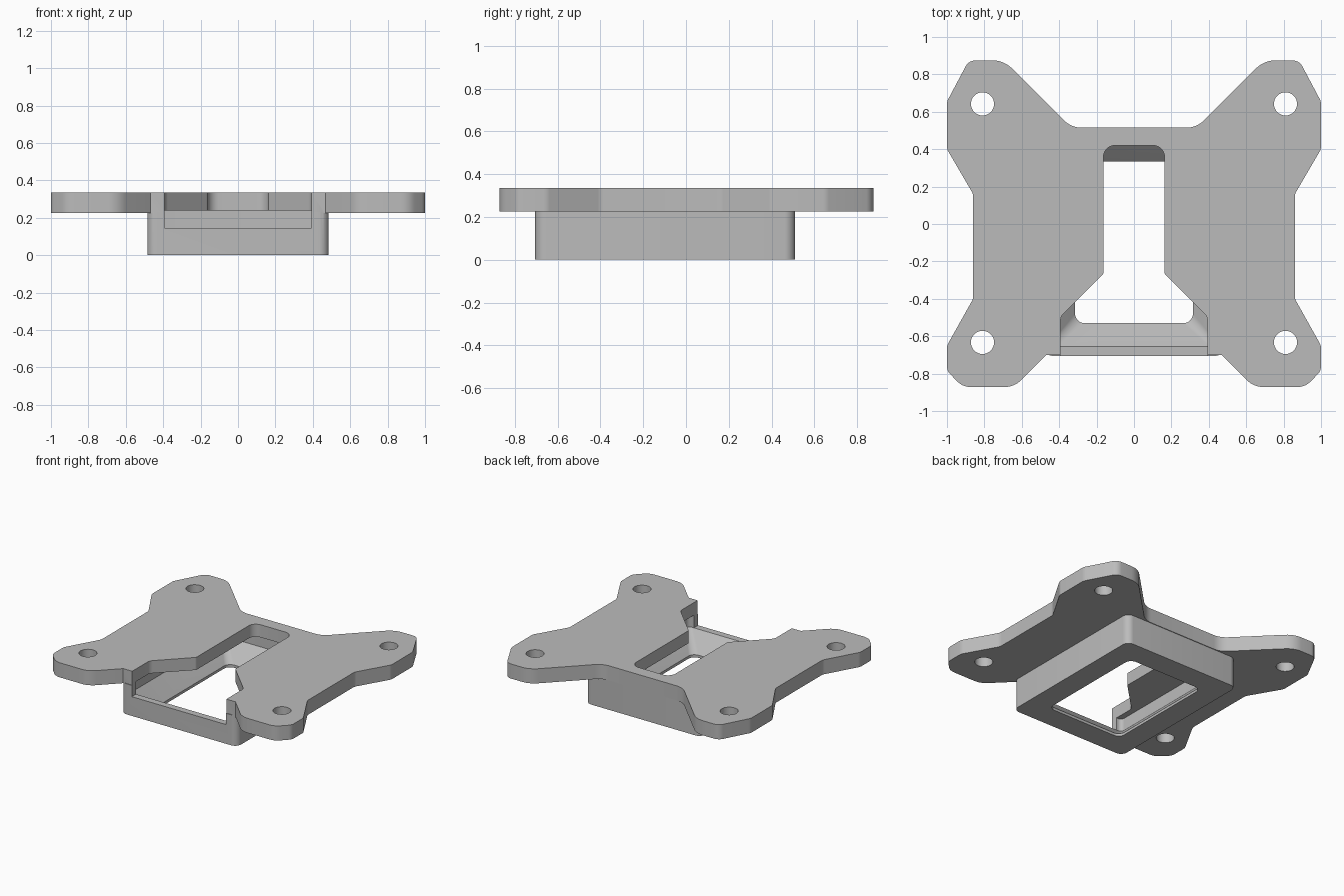
import bpy, bmesh, math
from mathutils import Vector

cube = bpy.data.objects.get("Cube")
if cube:
    bpy.data.objects.remove(cube, do_unlink=True)

grey = bpy.data.materials.new("plain grey")
grey.use_nodes = True
colour = (0.5, 0.5, 0.5, 1)
grey.diffuse_color = colour
grey.node_tree.nodes["Principled BSDF"].inputs["Base Color"].default_value = colour


def rounded(corners, steps=6):
    """Round each (x, y, radius) corner of a closed outline."""
    points = []
    for i, (x, y, radius) in enumerate(corners):
        p = Vector((x, y))
        a = (Vector(corners[i - 1][:2]) - p).normalized()
        b = (Vector(corners[(i + 1) % len(corners)][:2]) - p).normalized()
        if radius == 0:
            points.append(p)
            continue
        half = math.acos(a.dot(b)) / 2
        centre = p + (a + b).normalized() * (radius / math.sin(half))
        reach = radius / math.tan(half)
        start, end = p + a * reach - centre, p + b * reach - centre
        for s in range(steps + 1):
            points.append(centre + start.lerp(end, s / steps).normalized() * radius)
    return points


def mirrored(half):
    return half + [(-x, y, r) for x, y, r in reversed(half)]


def box_outline(x, y0, y1, r):
    return rounded(mirrored([(x, y1, r), (x, y0, r)]))


def loft(name, rings):
    """Solid through stacked (outline, height) rings."""
    bm = bmesh.new()
    layers = [[bm.verts.new((p.x, p.y, z)) for p in pts] for pts, z in rings]
    bm.faces.new(layers[0])
    bm.faces.new(layers[-1])
    for low, high in zip(layers, layers[1:]):
        for i in range(len(low)):
            bm.faces.new((low[i - 1], low[i], high[i], high[i - 1]))
    bmesh.ops.recalc_face_normals(bm, faces=bm.faces)
    mesh = bpy.data.meshes.new(name)
    bm.to_mesh(mesh)
    bm.free()
    mesh.materials.append(grey)
    obj = bpy.data.objects.new(name, mesh)
    bpy.context.collection.objects.link(obj)
    return obj


def combine(target, other, operation):
    mod = target.modifiers.new(operation, "BOOLEAN")
    mod.operation, mod.solver, mod.object = operation, "EXACT", other
    bpy.context.view_layer.objects.active = target
    bpy.ops.object.modifier_apply(modifier=mod.name)
    bpy.data.objects.remove(other, do_unlink=True)


# Four-armed mounting plate
plate_half = [
    (0.335, 0.515, 0.13), (0.695, 0.875, 0.15), (0.883, 0.875, 0.06),
    (1.0, 0.655, 0.06), (1.0, 0.40, 0.06), (0.86, 0.16, 0.06),
    (0.86, -0.40, 0.06), (1.0, -0.65, 0.06), (1.0, -0.785, 0.06),
    (0.915, -0.872, 0.1), (0.64, -0.872, 0.13), (0.468, -0.70, 0),
]
bracket = loft("mounting_bracket", [(rounded(mirrored(plate_half)), z) for z in (0.225, 0.335)])

# Socket box below the plate
socket = loft("socket", [(box_outline(0.485, -0.705, 0.51, 0.05), z) for z in (0, 0.23)])
combine(bracket, socket, "UNION")

# Hollow with sloped floor around the bottom opening
opening = box_outline(0.315, -0.53, 0.335, 0.05)
inside = box_outline(0.437, -0.655, 0.46, 0.03)
hollow = loft("hollow", [(opening, -0.1), (opening, 0.02), (inside, 0.145), (inside, 0.24)])
combine(bracket, hollow, "DIFFERENCE")

# Keyhole slot, open at the front
slot_half = [(0.163, 0.42, 0.06), (0.163, -0.265, 0.02), (0.393, -0.495, 0.06), (0.393, -0.9, 0)]
slot = loft("slot", [(rounded(mirrored(slot_half)), z) for z in (0.145, 0.5)])
combine(bracket, slot, "DIFFERENCE")

# Screw holes in the arms
for x in (-0.81, 0.81):
    for y in (-0.633, 0.642):
        circle = [Vector((x + 0.062 * math.cos(t * math.tau / 32),
                          y + 0.062 * math.sin(t * math.tau / 32))) for t in range(32)]
        combine(bracket, loft("screw_hole", [(circle, 0.1), (circle, 0.5)]), "DIFFERENCE")

bpy.ops.object.select_all(action="DESELECT")
bracket.select_set(True)
bpy.context.view_layer.objects.active = bracket
bpy.ops.object.shade_smooth_by_angle(angle=math.radians(25))
